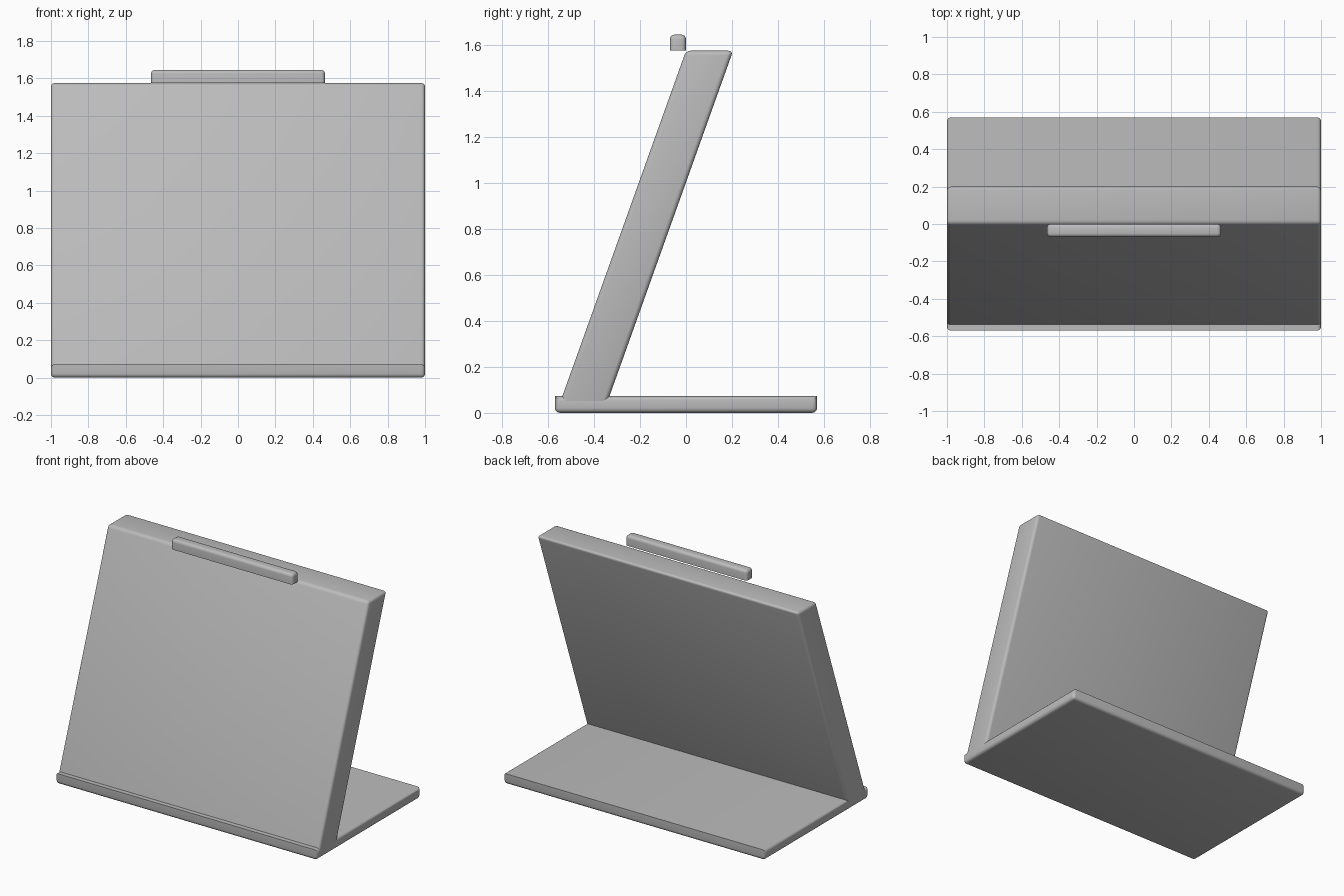
import bpy
import bmesh
import math

cube = bpy.data.objects.get("Cube")
if cube:
    bpy.data.objects.remove(cube, do_unlink=True)

grey = bpy.data.materials.new("matte_grey")
grey.use_nodes = True
colour = (0.5, 0.5, 0.5, 1)
grey.diffuse_color = colour
grey.node_tree.nodes["Principled BSDF"].inputs["Base Color"].default_value = colour


def rounded_block(name, half_x, y, z, lean=0.0, radius=0.02, sharp=lambda a, b: False):
    """Box whose top is shifted back by lean; edges are rounded unless sharp."""
    bm = bmesh.new()
    bmesh.ops.create_cube(bm, size=2)
    rounded = [e for e in bm.edges if not sharp(e.verts[0].co, e.verts[1].co)]
    for v in bm.verts:
        top = v.co.z > 0
        v.co.x *= half_x
        v.co.y = y[v.co.y > 0] + (lean if top else 0)
        v.co.z = z[top]
    bmesh.ops.bevel(bm, geom=rounded, offset=radius, segments=4,
                    profile=0.5, affect='EDGES', clamp_overlap=True)
    bmesh.ops.recalc_face_normals(bm, faces=bm.faces)
    mesh = bpy.data.meshes.new(name)
    bm.to_mesh(mesh)
    bm.free()
    mesh.materials.append(grey)
    obj = bpy.data.objects.new(name, mesh)
    bpy.context.collection.objects.link(obj)
    bpy.ops.object.select_all(action='DESELECT')
    obj.select_set(True)
    bpy.context.view_layer.objects.active = obj
    bpy.ops.object.shade_smooth_by_angle(angle=math.radians(35))
    return obj


# Flat foot: crisp front and back top edges
rounded_block("base_plate", 1, (-0.57, 0.57), (0, 0.073), radius=0.022,
              sharp=lambda a, b: a.z > 0 and b.z > 0 and a.y == b.y)

# Thick leaning panel, its lower end sunk into the foot
rounded_block("leaning_panel", 1, (-0.553, -0.348), (0.03, 1.575),
              lean=0.553, radius=0.02)

# Slim bar floating just above the front top edge
rounded_block("top_bar", 0.465, (-0.07, 0), (1.575, 1.645), radius=0.02,
              sharp=lambda a, b: a.z < 0 and b.z < 0)
